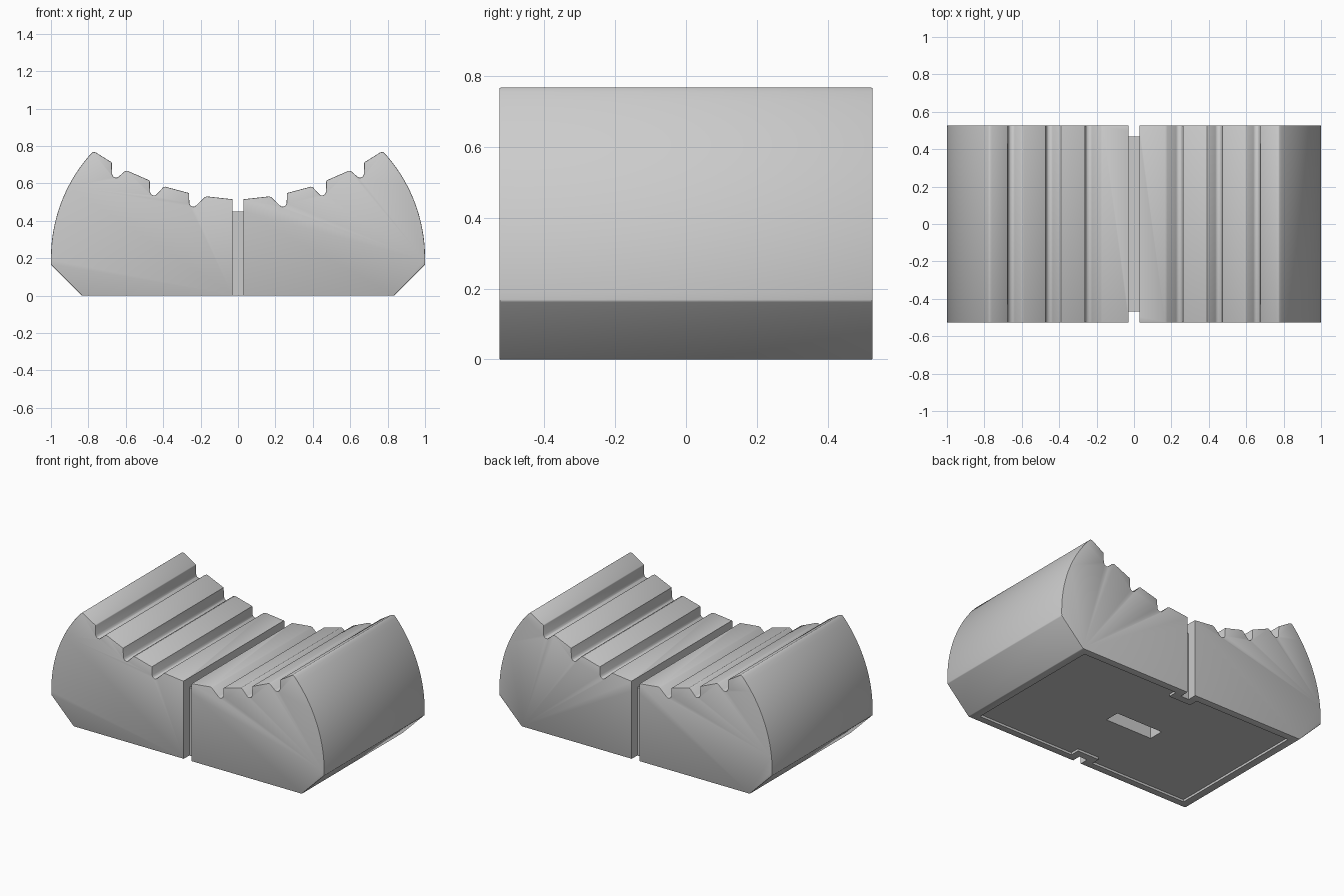
import bpy, bmesh, math

cube = bpy.data.objects.get("Cube")
if cube:
    bpy.data.objects.remove(cube, do_unlink=True)

HALF_DEPTH = 0.527
GAP = 0.03

grey = bpy.data.materials.new("light grey")
grey.use_nodes = True
grey.diffuse_color = (0.6, 0.6, 0.6, 1)
grey.node_tree.nodes["Principled BSDF"].inputs["Base Color"].default_value = (0.6, 0.6, 0.6, 1)


def prism(name, points, offset):
    """Extrude a closed outline along offset."""
    bm = bmesh.new()
    face = bm.faces.new([bm.verts.new(p) for p in points])
    new = bmesh.ops.extrude_face_region(bm, geom=[face])["geom"]
    bmesh.ops.translate(bm, vec=offset, verts=[v for v in new if isinstance(v, bmesh.types.BMVert)])
    bmesh.ops.recalc_face_normals(bm, faces=bm.faces)
    mesh = bpy.data.meshes.new(name)
    bm.to_mesh(mesh)
    bm.free()
    mesh.materials.append(grey)
    obj = bpy.data.objects.new(name, mesh)
    bpy.context.collection.objects.link(obj)
    return obj


def box(name, x0, x1, y0, y1, z0, z1):
    return prism(name, [(x0, y0, z0), (x1, y0, z0), (x1, y1, z0), (x0, y1, z0)], (0, 0, z1 - z0))


# Side profile of one half: foot chamfer, curved flank, stepped cradle
half = [(0.835, 0), (1.0, 0.165)]
radius, mid = 0.837, 0.2
for i in range(1, 25):
    z = 0.165 + (0.755 - 0.165) * i / 24
    half.append((1 - radius + math.sqrt(radius ** 2 - (z - mid) ** 2), z))
half += [(0.775, 0.768), (0.76, 0.765)]
# Each notch: upper lip, then the tooth crest on its inner side
for lip_x, lip_z, floor_z, crest_x, crest_z in (
        (0.675, 0.712, 0.63, 0.6, 0.668),
        (0.472, 0.615, 0.535, 0.395, 0.582),
        (0.262, 0.548, 0.475, 0.172, 0.53)):
    half += [(lip_x, lip_z), (lip_x - 0.002, floor_z + 0.018), (lip_x - 0.008, floor_z + 0.005),
             (lip_x - 0.02, floor_z), (lip_x - 0.03, floor_z + 0.001), (lip_x - 0.037, floor_z + 0.006),
             (crest_x + 0.006, crest_z - 0.004), (crest_x - 0.006, crest_z)]
half.append((GAP, 0.515))
outline = half + [(-x, z) for x, z in reversed(half)]
body = prism("cradle_block", [(x, -HALF_DEPTH, z) for x, z in outline], (0, 2 * HALF_DEPTH, 0))

# Slightly softened edges
bevel = body.modifiers.new("soft_edges", "BEVEL")
bevel.width = 0.004
bevel.segments = 2
bevel.limit_method = "ANGLE"
bevel.angle_limit = math.radians(40)

# Channel around the middle, underside recess and key slot
recess = [(0.785, 0.48), (0.08, 0.48), (0.08, 0.42), (-0.08, 0.42), (-0.08, 0.48), (-0.785, 0.48)]
recess += [(x, -y) for x, y in reversed(recess)]
cutters = [
    box("top_channel_cutter", -GAP, GAP, -0.7, 0.7, 0.45, 0.9),
    box("front_channel_cutter", -GAP, GAP, -0.7, -0.467, -0.1, 0.6),
    box("back_channel_cutter", -GAP, GAP, 0.467, 0.7, -0.1, 0.6),
    prism("underside_recess_cutter", [(x, y, -0.1) for x, y in recess], (0, 0, 0.115)),
    box("key_slot_cutter", -0.17, 0.17, -0.05, 0.05, -0.1, 0.25),
]
for cutter in cutters:
    cutter.hide_render = True
    cutter.hide_set(True)
    cut = body.modifiers.new(cutter.name, "BOOLEAN")
    cut.operation = "DIFFERENCE"
    cut.solver = "EXACT"
    cut.object = cutter

# Bake the cuts, remove the helpers and shade
graph = bpy.context.evaluated_depsgraph_get()
baked = bpy.data.meshes.new_from_object(body.evaluated_get(graph))
body.modifiers.clear()
body.data = baked
for cutter in cutters:
    bpy.data.objects.remove(cutter, do_unlink=True)
for obj in bpy.context.selected_objects:
    obj.select_set(False)
body.select_set(True)
bpy.context.view_layer.objects.active = body
bpy.ops.object.shade_smooth_by_angle(angle=math.radians(30))
